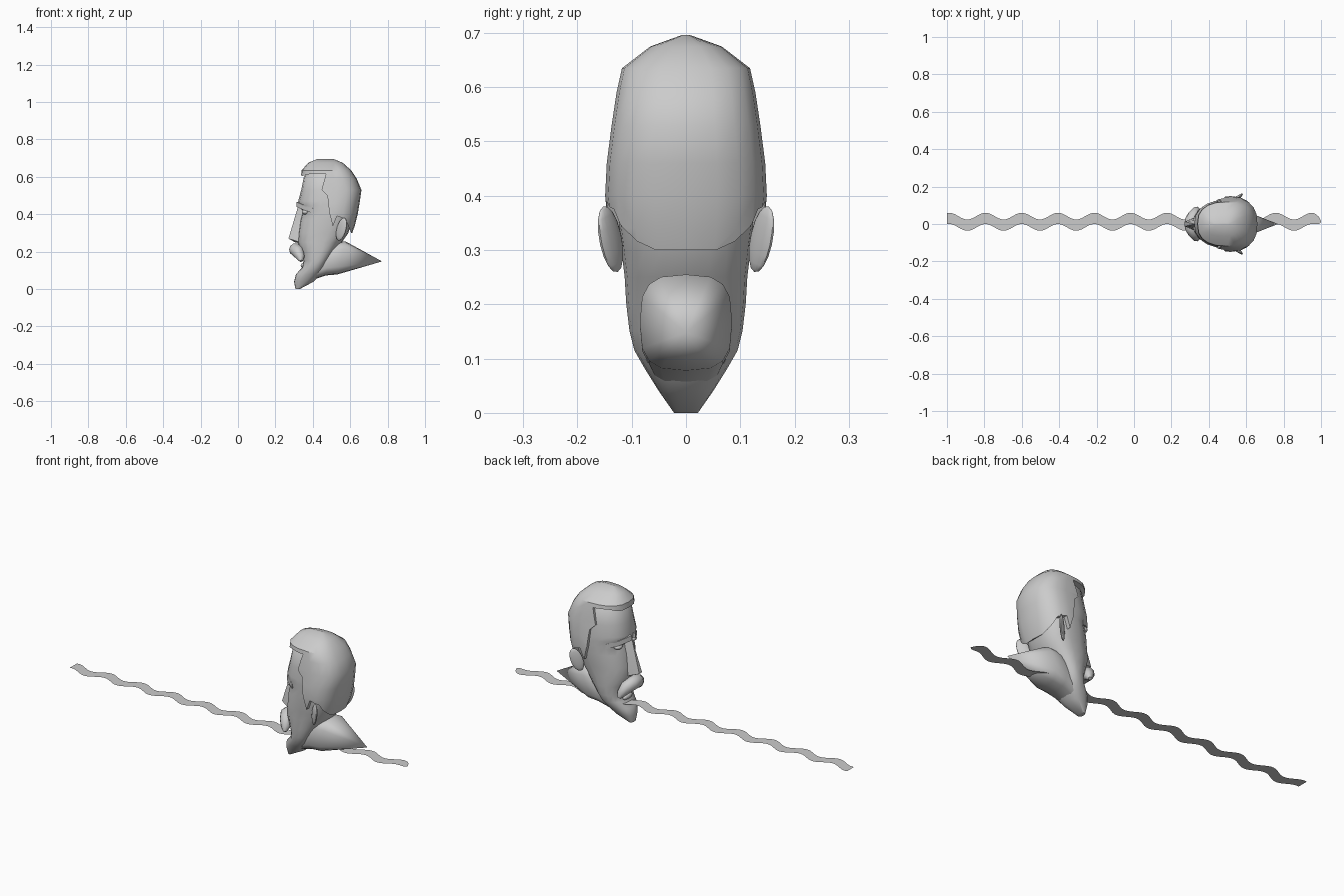
import bpy, bmesh, math
from mathutils import Matrix, Vector

if "Cube" in bpy.data.objects:
    bpy.data.objects.remove(bpy.data.objects["Cube"])


def make(name, bm, smooth=35):
    bmesh.ops.recalc_face_normals(bm, faces=bm.faces)
    me = bpy.data.meshes.new(name)
    bm.to_mesh(me)
    bm.free()
    ob = bpy.data.objects.new(name, me)
    bpy.context.collection.objects.link(ob)
    finish(ob, smooth)
    return ob


def finish(ob, smooth=35):
    bpy.ops.object.select_all(action='DESELECT')
    ob.select_set(True)
    bpy.context.view_layer.objects.active = ob
    if smooth and ob.type == 'MESH':
        bpy.ops.object.shade_smooth_by_angle(angle=math.radians(smooth))


def skin(name, rings, tip=None, smooth=35):
    """Bridge closed rings of points, capping both ends (or ending in a tip)."""
    bm = bmesh.new()
    vs = [[bm.verts.new(p) for p in r] for r in rings]
    n = len(vs[0])
    for a, b in zip(vs, vs[1:]):
        for i in range(n):
            j = (i + 1) % n
            bm.faces.new((a[i], a[j], b[j], b[i]))
    bm.faces.new(vs[0])
    if tip:
        t = bm.verts.new(tip)
        for i in range(n):
            bm.faces.new((vs[-1][i], vs[-1][(i + 1) % n], t))
    else:
        bm.faces.new(vs[-1])
    return make(name, bm, smooth)


def power(v, e):
    return math.copysign(abs(v) ** e, v)


def sections(rows, n=20, e=0.85, widest=0.6):
    """Horizontal egg-shaped rings from (z, front x, back x, half width)."""
    rings = []
    for z, xf, xb, w in rows:
        xc = xf + (xb - xf) * widest
        ring = []
        for i in range(n):
            t = math.tau * i / n
            c, s = power(math.cos(t), e), power(math.sin(t), e)
            ring.append((xc + c * ((xb - xc) if c > 0 else (xc - xf)), w * s, z))
        rings.append(ring)
    return rings


def ellipsoid(name, loc, size, rot=(0, 0, 0)):
    bm = bmesh.new()
    r = Matrix.Rotation(rot[2], 4, 'Z') @ Matrix.Rotation(rot[1], 4, 'Y')
    m = Matrix.Translation(loc) @ r @ Matrix.Diagonal((*size, 1))
    bmesh.ops.create_uvsphere(bm, u_segments=14, v_segments=8, radius=1, matrix=m)
    return make(name, bm, 50)


def hull(name, pts):
    bm = bmesh.new()
    for p in pts:
        bm.verts.new(p)
    bmesh.ops.convex_hull(bm, input=bm.verts)
    return make(name, bm, 30)


# Flat wavy ribbon running the whole length
bm = bmesh.new()
prev = None
N = 160
for i in range(N + 1):
    x = -1 + 2 * i / N
    y = 0.012 + 0.018 * math.cos(math.tau * (x + 0.6) / 0.194)
    h = 0.03
    if x > 0.95:
        h *= math.sqrt(max(0.02, 1 - ((x - 0.95) / 0.05) ** 2))
    pair = [bm.verts.new((x, y - h, 0.104)), bm.verts.new((x, y + h, 0.104))]
    if prev:
        bm.faces.new((prev[0], pair[0], pair[1], prev[1]))
    prev = pair
make("wavy_ribbon", bm, 0)

# Face and skull
skin("face", sections([
    (0.0, .307, .33, .022), (.04, .30, .405, .05), (.08, .31, .445, .075),
    (.115, .343, .465, .095), (.15, .35, .485, .104), (.20, .335, .52, .110),
    (.25, .318, .555, .113), (.30, .322, .59, .119), (.37, .332, .61, .128),
    (.415, .345, .62, .130), (.445, .325, .63, .130), (.47, .322, .635, .129),
    (.53, .338, .64, .127), (.60, .352, .60, .112), (.66, .41, .55, .06)]))

# Hair cap, trimmed to a hairline by a side-profile cutter
hair = skin("hair", sections([
    (.27, .335, .60, .125), (.34, .333, .625, .143), (.40, .33, .64, .149),
    (.46, .33, .65, .146), (.53, .33, .66, .137), (.59, .335, .635, .128),
    (.635, .34, .605, .118), (.675, .375, .56, .066), (.696, .425, .51, .008)],
    e=0.8))
line = [(.30, .62), (.345, .605), (.39, .617), (.47, .615), (.447, .53),
        (.478, .50), (.488, .41), (.507, .335), (.53, .39), (.575, .375),
        (.605, .30), (.72, .30), (.72, .75), (.30, .75)]
cutter = skin("hairline_cutter", [[(x, y, z) for x, z in line] for y in (-.3, .3)], smooth=0)
cutter.hide_render = True
mod = hair.modifiers.new("hairline", 'BOOLEAN')
mod.operation, mod.object, mod.solver = 'INTERSECT', cutter, 'EXACT'
finish(hair, 0)
bpy.ops.object.modifier_apply(modifier=mod.name)
bpy.data.objects.remove(cutter)

# Neck tapering back to a point
rings = []
for top, bot, w in (((.44, .20), (.40, .05), .07), ((.50, .25), (.47, .073), .085),
                    ((.575, .255), (.53, .078), .085)):
    ring = []
    for i in range(16):
        t = math.tau * i / 16
        u, v = power(math.cos(t), .65), power(math.sin(t), .65)
        p = Vector(top).lerp(Vector(bot), (1 - v) / 2)
        ring.append((p.x, w * u, p.y))
    rings.append(ring)
skin("neck", rings, tip=(.77, 0, .148), smooth=40)

# Nose
hull("nose", [(.325, 0, .455), (.27, -.012, .27), (.27, .012, .27), (.283, 0, .30),
              (.335, -.038, .25), (.335, .038, .25), (.345, .022, .45),
              (.345, -.022, .45), (.305, 0, .25), (.37, .03, .3), (.37, -.03, .3)])

# Moustache
cu = bpy.data.curves.new("moustache", 'CURVE')
cu.dimensions = '3D'
cu.bevel_depth, cu.bevel_resolution, cu.use_fill_caps = .035, 3, True
pts = [(.338, .085, .15, .25), (.334, .073, .17, .65), (.322, .048, .197, .95), (.307, .02, .212, 1.0)]
pts += [(x, -y, z, r) for x, y, z, r in reversed(pts)]
sp = cu.splines.new('POLY')
sp.points.add(len(pts) - 1)
for q, (x, y, z, r) in zip(sp.points, pts):
    q.co, q.radius = (x, y, z, 1), r
mo = bpy.data.objects.new("moustache", cu)
bpy.context.collection.objects.link(mo)
finish(mo, 0)
bpy.ops.object.convert(target='MESH')
finish(bpy.context.object, 50)

# Lower lip
ellipsoid("lower_lip", (.35, 0, .125), (.015, .04, .014))

# Ears, brows and eyes on both sides
for s, side in ((1, "left"), (-1, "right")):
    ellipsoid("ear_" + side, (.553, s * .139, .32), (.031, .010, .064),
              (0, math.radians(20), s * math.radians(38)))
    hull("brow_" + side, [(x, s * y, z + d) for x, y, z in
                          ((.312, .015, .452), (.345, .075, .437), (.40, .112, .418),
                           (.36, .015, .455), (.40, .07, .44)) for d in (-.012, .014)])
    ellipsoid("eye_" + side, (.362, s * .06, .412), (.022, .026, .014))
